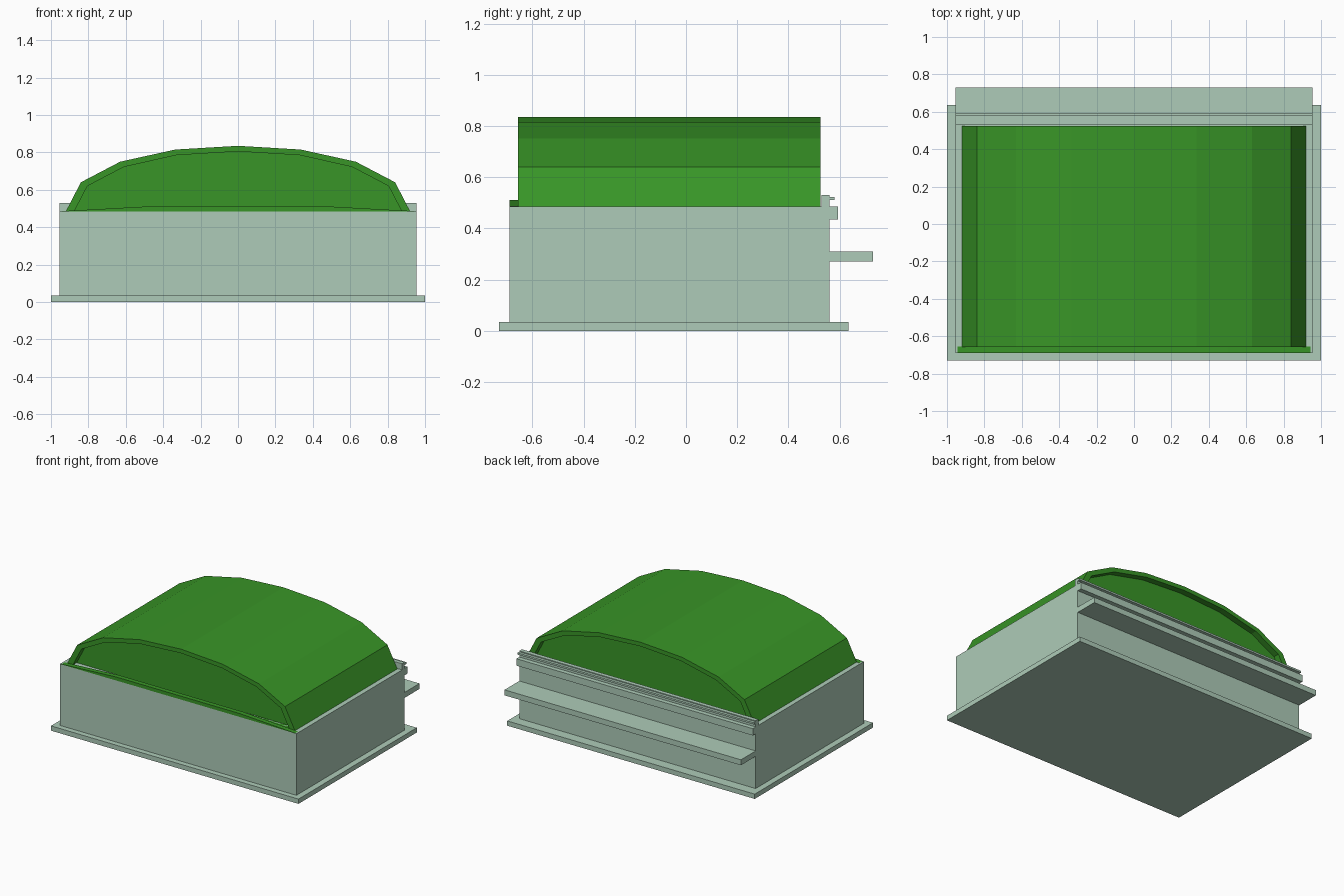
import bpy, bmesh

if "Cube" in bpy.data.objects:
    bpy.data.objects.remove(bpy.data.objects["Cube"])


def material(name, rgb):
    m = bpy.data.materials.new(name)
    m.diffuse_color = (*rgb, 1)
    m.use_nodes = True
    m.node_tree.nodes["Principled BSDF"].inputs["Base Color"].default_value = m.diffuse_color
    return m


STONE = material("pale_stone", (0.42, 0.60, 0.48))
GREEN = material("green_roof", (0.04, 0.30, 0.02))


def finish(name, bm, mat):
    bmesh.ops.recalc_face_normals(bm, faces=bm.faces)
    me = bpy.data.meshes.new(name)
    bm.to_mesh(me)
    bm.free()
    me.materials.append(mat)
    ob = bpy.data.objects.new(name, me)
    bpy.context.collection.objects.link(ob)
    return ob


def loft(name, loops, mat):
    """Skin a row of equal closed loops and cap both ends."""
    bm = bmesh.new()
    rows = [[bm.verts.new(p) for p in loop] for loop in loops]
    n = len(rows[0])
    for a, b in zip(rows, rows[1:]):
        for i in range(n):
            j = (i + 1) % n
            bm.faces.new((a[i], a[j], b[j], b[i]))
    bm.faces.new(rows[0])
    bm.faces.new(rows[-1])
    return finish(name, bm, mat)


def box(name, half_x, y0, y1, z0, z1, mat=STONE):
    def ring(z):
        return [(-half_x, y0, z), (half_x, y0, z), (half_x, y1, z), (-half_x, y1, z)]
    return loft(name, [ring(z0), ring(z1)], mat)


# Plinth and main block
box("base_plate", 1.0, -0.73, 0.635, 0.0, 0.035)
box("main_body", 0.955, -0.69, 0.56, 0.035, 0.485)

# Rear mouldings
box("rear_ledge", 0.955, 0.56, 0.73, 0.27, 0.31)
box("rear_cornice", 0.955, 0.56, 0.593, 0.435, 0.485)
box("rear_upstand", 0.955, 0.53, 0.56, 0.485, 0.53)
box("rear_lip", 0.955, 0.56, 0.58, 0.51, 0.523)

# Barrel roof with gables recessed inside a narrow rim
outer_half = [(0.92, 0.485), (0.84, 0.64), (0.63, 0.75), (0.335, 0.815)]
inner_half = [(0.875, 0.485), (0.805, 0.62), (0.61, 0.722), (0.33, 0.785)]


def arch(half, crown, y):
    pts = half + [(0, crown)] + [(-x, z) for x, z in reversed(half)]
    return [(x, y, z) for x, z in pts]


FRONT, BACK, DEPTH = -0.657, 0.525, 0.045
loft("barrel_roof", [
    arch(inner_half, 0.805, FRONT + DEPTH),
    arch(inner_half, 0.805, FRONT),
    arch(outer_half, 0.835, FRONT),
    arch(outer_half, 0.835, BACK),
    arch(inner_half, 0.805, BACK),
    arch(inner_half, 0.805, BACK - DEPTH),
], GREEN)

# Low green sill along the front, tapering out to the corners
sill = [(-0.955, 0.484), (0.955, 0.484), (0.92, 0.487), (0.5, 0.51), (-0.5, 0.51), (-0.92, 0.487)]
loft("front_sill", [[(x, y, z) for x, z in sill] for y in (-0.69, -0.655)], GREEN)
